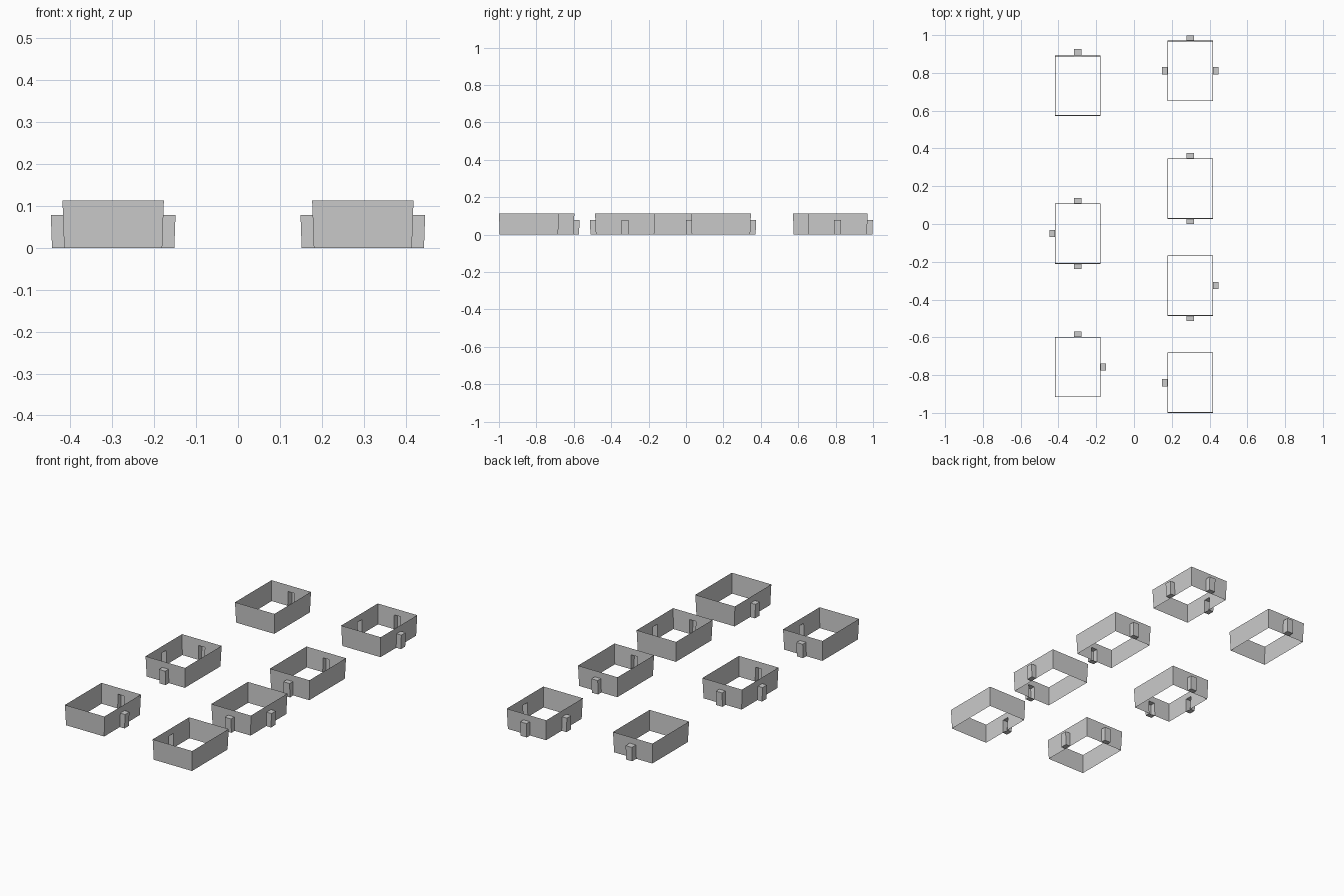
import bpy, bmesh
from mathutils import Vector

if "Cube" in bpy.data.objects:
    bpy.data.objects.remove(bpy.data.objects["Cube"])

HX, HY, H = 0.121, 0.16, 0.113       # room half sizes and wall height
DW, DH, DEPTH = 0.019, 0.078, 0.029  # door half width, height, recess depth
FLARE = 0.004                        # walls lean slightly outward

# outward direction and half sizes (distance to wall, half wall length)
SIDES = {"N": ((0, 1), HY, HX), "S": ((0, -1), HY, HX),
         "E": ((1, 0), HX, HY), "W": ((-1, 0), HX, HY)}


def add_wall(bm, side, door, depth):
    (nx, ny), dist, half = SIDES[side]

    def p(u, z, out=0.0):
        lean = FLARE * (1 - z / H)
        if abs(u) == half:                       # corners lean both ways
            u -= lean if u > 0 else -lean
        d = dist - lean + out
        return bm.verts.new(Vector((nx * d - ny * u, ny * d + nx * u, z)))

    def quad(*pts):
        bm.faces.new([p(*q) for q in pts])

    if not door:
        quad((-half, 0), (half, 0), (half, H), (-half, H))
        return
    # wall around the doorway
    w, o = DW, depth
    bm.faces.new([p(*q) for q in ((-half, 0), (-w, 0), (-w, DH), (w, DH),
                                  (w, 0), (half, 0), (half, H), (-half, H))])
    # recess: end, two sides, roof, floor
    quad((-w, 0, o), (w, 0, o), (w, DH, o), (-w, DH, o))
    quad((-w, 0), (-w, 0, o), (-w, DH, o), (-w, DH))
    quad((w, 0, o), (w, 0), (w, DH), (w, DH, o))
    quad((-w, DH, o), (w, DH, o), (w, DH), (-w, DH))
    quad((-w, 0), (w, 0), (w, 0, o), (-w, 0, o))


def room(name, x, y, doors, depth=DEPTH):
    bm = bmesh.new()
    for side in SIDES:
        add_wall(bm, side, side in doors, depth)
    bmesh.ops.remove_doubles(bm, verts=bm.verts, dist=1e-5)
    me = bpy.data.meshes.new(name)
    bm.to_mesh(me)
    bm.free()
    ob = bpy.data.objects.new(name, me)
    ob.location = (x, y, 0)
    bpy.context.collection.objects.link(ob)


# left column
room("room_left_back", -0.298, 0.732, "N", 0.036)
room("room_left_middle", -0.298, -0.051, "NSW")
room("room_left_front", -0.298, -0.757, "NE")
# right column
room("room_right_back", 0.298, 0.811, "NEW")
room("room_right_middle_back", 0.298, 0.187, "NS")
room("room_right_middle_front", 0.298, -0.326, "ES")
room("room_right_front", 0.298, -0.84, "W")
